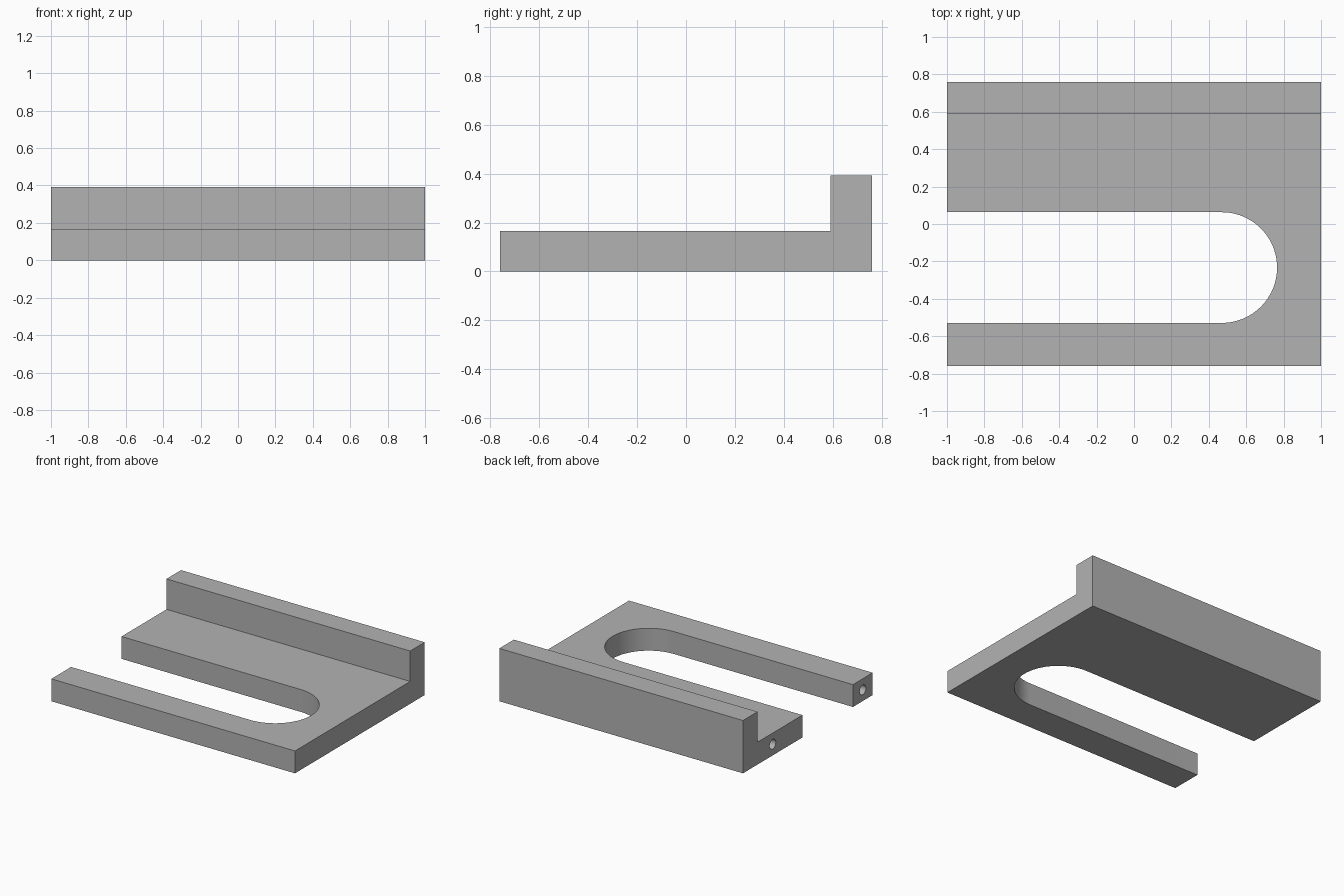
import bpy
import bmesh
from math import pi, sin, cos
from mathutils import Vector

cube = bpy.data.objects.get("Cube")
if cube:
    bpy.data.objects.remove(cube, do_unlink=True)

# Main dimensions
HALF_X, HALF_Y = 1.0, 0.76
PLATE_TOP, RAIL_TOP, RAIL_FRONT = 0.166, 0.392, 0.59
SLOT_Y, SLOT_R, SLOT_END = -0.233, 0.296, 0.765
HOLE_R, HOLE_DEPTH = 0.036, 0.3

grey = bpy.data.materials.new("plain grey")
grey.use_nodes = True
colour = (0.45, 0.45, 0.45, 1)
grey.diffuse_color = colour
grey.node_tree.nodes["Principled BSDF"].inputs["Base Color"].default_value = colour


def prism(name, outline, sweep):
    """Extrude a closed outline of 3D points along a vector."""
    bm = bmesh.new()
    face = bm.faces.new([bm.verts.new(p) for p in outline])
    swept = bmesh.ops.extrude_face_region(bm, geom=[face])["geom"]
    verts = [g for g in swept if isinstance(g, bmesh.types.BMVert)]
    bmesh.ops.translate(bm, verts=verts, vec=Vector(sweep))
    bmesh.ops.recalc_face_normals(bm, faces=bm.faces)
    mesh = bpy.data.meshes.new(name)
    bm.to_mesh(mesh)
    bm.free()
    mesh.materials.append(grey)
    obj = bpy.data.objects.new(name, mesh)
    bpy.context.collection.objects.link(obj)
    return obj


def cut(body, cutter):
    """Subtract the cutter from the body and remove it."""
    cutter.hide_render = True
    mod = body.modifiers.new("cut", "BOOLEAN")
    mod.operation, mod.solver, mod.object = "DIFFERENCE", "EXACT", cutter
    bpy.context.view_layer.objects.active = body
    bpy.ops.object.modifier_apply(modifier=mod.name)
    bpy.data.objects.remove(cutter, do_unlink=True)


# Plate with raised back rail: an L profile swept along x
profile = [(-HALF_Y, 0), (HALF_Y, 0), (HALF_Y, RAIL_TOP), (RAIL_FRONT, RAIL_TOP),
           (RAIL_FRONT, PLATE_TOP), (-HALF_Y, PLATE_TOP)]
body = prism("slotted_plate_with_rail", [(-HALF_X, y, z) for y, z in profile],
             (2 * HALF_X, 0, 0))

# Round-ended slot, open on one side
steps = 48
angles = [-pi / 2 + pi * i / steps for i in range(steps + 1)]
slot = [(SLOT_END - SLOT_R + SLOT_R * cos(a), SLOT_Y + SLOT_R * sin(a), -0.1)
        for a in angles]
slot += [(-1.2, SLOT_Y + SLOT_R, -0.1), (-1.2, SLOT_Y - SLOT_R, -0.1)]
cut(body, prism("slot_cutter", slot, (0, 0, 0.6)))

# Blind hole centred in the end face of each arm
arm_centres = ((-HALF_Y + SLOT_Y - SLOT_R) / 2, (HALF_Y + SLOT_Y + SLOT_R) / 2)
for y in arm_centres:
    ring = [2 * pi * i / 32 for i in range(32)]
    hole = [(-HALF_X - 0.1, y + HOLE_R * cos(a), PLATE_TOP / 2 + HOLE_R * sin(a))
            for a in ring]
    cut(body, prism("hole_cutter", hole, (HOLE_DEPTH + 0.1, 0, 0)))

# Smooth the round walls, keep the corners sharp
bpy.ops.object.select_all(action="DESELECT")
body.select_set(True)
bpy.context.view_layer.objects.active = body
bpy.ops.object.shade_smooth_by_angle(angle=pi / 6)
